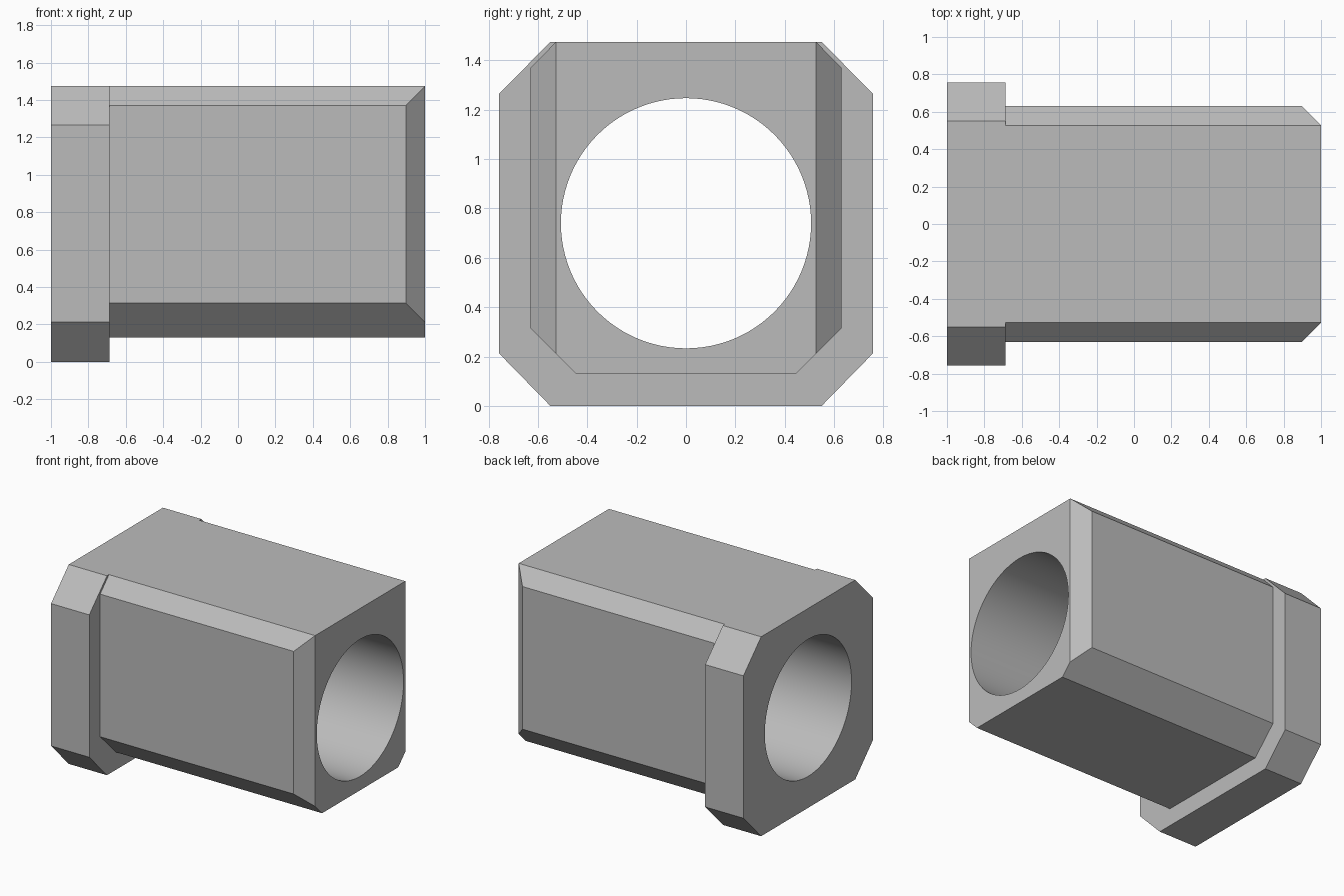
import bpy
import bmesh
import math
from mathutils import Vector

cube = bpy.data.objects.get("Cube")
if cube:
    bpy.data.objects.remove(cube, do_unlink=True)

TOP = 1.475
BORE_Z, BORE_R = 0.74, 0.507

grey = bpy.data.materials.new("plain grey")
grey.use_nodes = True
colour = (0.5, 0.5, 0.5, 1)
grey.diffuse_color = colour
grey.node_tree.nodes["Principled BSDF"].inputs["Base Color"].default_value = colour


def add_object(name, bm):
    bmesh.ops.recalc_face_normals(bm, faces=bm.faces)
    mesh = bpy.data.meshes.new(name)
    bm.to_mesh(mesh)
    bm.free()
    mesh.materials.append(grey)
    obj = bpy.data.objects.new(name, mesh)
    bpy.context.collection.objects.link(obj)
    return obj


def prism(half_profile, x0, x1):
    """Mirror a (y, z) half profile across y = 0 and extrude it along x."""
    outline = half_profile + [(-y, z) for y, z in reversed(half_profile)]
    bm = bmesh.new()
    face = bm.faces.new([bm.verts.new((x0, y, z)) for y, z in outline])
    ext = bmesh.ops.extrude_face_region(bm, geom=[face])
    verts = [v for v in ext["geom"] if isinstance(v, bmesh.types.BMVert)]
    bmesh.ops.translate(bm, verts=verts, vec=(x1 - x0, 0, 0))
    return bm


def combine(target, tool, operation):
    mod = target.modifiers.new(operation.lower(), 'BOOLEAN')
    mod.operation = operation
    mod.solver = 'EXACT'
    mod.object = tool
    bpy.context.view_layer.objects.active = target
    bpy.ops.object.modifier_apply(modifier=mod.name)
    bpy.data.objects.remove(tool, do_unlink=True)


# Collar: chamfered block at the left end
collar = prism([(0.55, 0), (0.757, 0.212), (0.757, 1.265), (0.55, TOP)], -1, -0.687)
sleeve = add_object("bored_sleeve", collar)

# Barrel: narrower block, its two upright end edges cut at an angle
barrel = prism([(0.445, 0.13), (0.63, 0.315), (0.63, 1.37), (0.527, TOP)], -0.85, 1)
for side in (-1, 1):
    bmesh.ops.bisect_plane(barrel, geom=barrel.verts[:] + barrel.edges[:] + barrel.faces[:],
                           plane_co=Vector((1, side * 0.527, 0)),
                           plane_no=Vector((1, side, 0)), clear_outer=True)
    bmesh.ops.holes_fill(barrel, edges=[e for e in barrel.edges if e.is_boundary])
combine(sleeve, add_object("barrel", barrel), 'UNION')

# Bore: round hole through the whole length
bpy.ops.mesh.primitive_cylinder_add(vertices=96, radius=BORE_R, depth=3,
                                    location=(0, 0, BORE_Z),
                                    rotation=(0, math.pi / 2, 0))
bore = bpy.context.object
bore.name = "bore_cutter"
bore.hide_render = True
bore.data.materials.append(grey)
combine(sleeve, bore, 'DIFFERENCE')

# Merge coplanar faces and keep only the bore smooth
bm = bmesh.new()
bm.from_mesh(sleeve.data)
bmesh.ops.remove_doubles(bm, verts=bm.verts, dist=0.0001)
bmesh.ops.dissolve_limit(bm, angle_limit=0.01, verts=bm.verts, edges=bm.edges)
bm.to_mesh(sleeve.data)
bm.free()
bpy.ops.object.select_all(action='DESELECT')
sleeve.select_set(True)
bpy.context.view_layer.objects.active = sleeve
bpy.ops.object.shade_smooth_by_angle(angle=math.radians(25))
